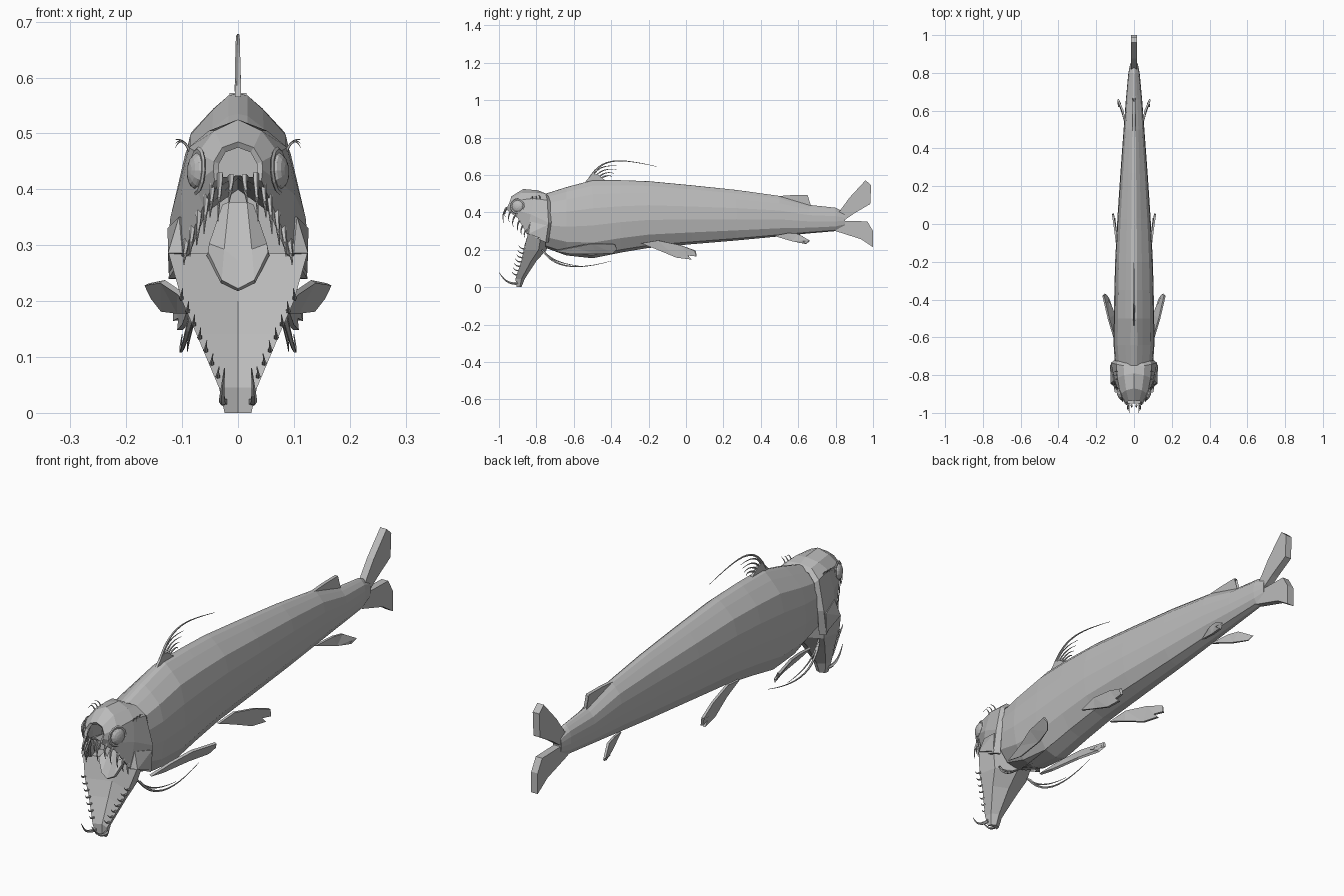
import bpy, bmesh, math
from mathutils import Vector
from mathutils.geometry import interpolate_bezier

cube = bpy.data.objects.get("Cube")
if cube:
    bpy.data.objects.remove(cube)

grey = bpy.data.materials.new("plain_grey")
grey.use_nodes = True
grey.diffuse_color = (0.5, 0.5, 0.5, 1)
grey.node_tree.nodes["Principled BSDF"].inputs["Base Color"].default_value = (0.5, 0.5, 0.5, 1)


def finish(name, bm, mirror=False, thick=0, offset=0):
    bmesh.ops.recalc_face_normals(bm, faces=bm.faces)
    mesh = bpy.data.meshes.new(name)
    bm.to_mesh(mesh)
    bm.free()
    mesh.materials.append(grey)
    ob = bpy.data.objects.new(name, mesh)
    bpy.context.collection.objects.link(ob)
    if mirror:
        ob.modifiers.new("Mirror", 'MIRROR')
    if thick:
        mod = ob.modifiers.new("Solidify", 'SOLIDIFY')
        mod.thickness, mod.offset = thick, offset
    return ob


def skin(name, rings, closed=True, **opts):
    """Bridge matching rings; closed rings are capped."""
    bm = bmesh.new()
    rows = [[bm.verts.new(p) for p in ring] for ring in rings]
    n = len(rows[0])
    for a, b in zip(rows, rows[1:]):
        for i in range(n if closed else n - 1):
            j = (i + 1) % n
            bm.faces.new((a[i], a[j], b[j], b[i]))
    if closed:
        bm.faces.new(rows[0])
        bm.faces.new(rows[-1])
    return finish(name, bm, **opts)


def spike(name, a, b, c, d, r, mirror=True, steps=7, sides=5):
    """Tapered tube along a bezier path."""
    path = interpolate_bezier(Vector(a), Vector(b), Vector(c), Vector(d), steps)
    rings = []
    for i, p in enumerate(path):
        t = path[min(i + 1, steps - 1)] - path[max(i - 1, 0)]
        q = t.to_track_quat('Z', 'Y')
        rad = r * (1 - 0.85 * i / (steps - 1))
        rings.append([p + q @ Vector((rad * math.cos(k * math.tau / sides),
                                      rad * math.sin(k * math.tau / sides), 0))
                      for k in range(sides)])
    return skin(name, rings, mirror=mirror)


def fin(name, pts, thick, mirror=True):
    bm = bmesh.new()
    face = bm.faces.new([bm.verts.new(p) for p in pts])
    bmesh.ops.triangulate(bm, faces=[face])
    return finish(name, bm, mirror=mirror, thick=thick)


def flat_fin(name, pts, thick):
    return fin(name, [(0, y, z) for y, z in pts], thick, mirror=False)


# Body: one cross-section scaled along the length
half = [(0, 1), (.16, .99), (.42, .93), (.8, .82), (.96, .64), (1, .42), (.88, .2), (.5, .04), (0, 0)]
section = half + [(-w, t) for w, t in half[-2:0:-1]]
stations = [(-.75, .5, .21, .1), (-.64, .535, .17, .108), (-.5, .572, .155, .107), (-.35, .572, .185, .104),
            (-.2, .567, .21, .1), (.03, .545, .23, .088), (.27, .52, .25, .072), (.5, .488, .272, .055),
            (.66, .44, .288, .043), (.8, .425, .3, .03), (.85, .4, .32, .02)]
skin("body", [[(w * hw, y, bot + t * (top - bot)) for w, t in section] for y, top, bot, hw in stations])

# Upper head and gill covers: half shell from crown to lip, mirrored
skin("upper_head", [
    [(0, -.935, .485), (.028, -.937, .475), (.043, -.945, .45), (.044, -.953, .435), (.042, -.96, .415)],
    [(0, -.87, .525), (.042, -.88, .505), (.072, -.9, .465), (.078, -.905, .41), (.062, -.9, .37)],
    [(0, -.79, .518), (.052, -.8, .505), (.088, -.815, .475), (.102, -.83, .39), (.098, -.85, .285)],
    [(0, -.755, .503), (.055, -.75, .5), (.094, -.742, .465), (.122, -.735, .345), (.124, -.75, .24)],
    [(0, -.74, .49), (.05, -.735, .485), (.085, -.725, .455), (.104, -.72, .345), (.1, -.735, .24)],
], closed=False, mirror=True, thick=.012, offset=-1)
skin("mouth_roof", [
    [(0, -.95, .425), (.04, -.95, .42)],
    [(0, -.88, .42), (.066, -.89, .385)],
    [(0, -.75, .4), (.095, -.8, .33)],
], closed=False, mirror=True)

# Lower jaw hanging open, with a hollow front
jaw = []
for z, hw, yf, yb in [(0, .024, -.905, -.88), (.045, .034, -.912, -.862), (.14, .074, -.88, -.8),
                      (.2, .1, -.868, -.745), (.285, .124, -.845, -.735)]:
    dip, mid = yf + .3 * (yb - yf), yf + .65 * (yb - yf)
    jaw.append([(hw, yf, z), (0, dip, z), (-hw, yf, z), (-hw * .85, mid, z), (0, yb, z), (hw * .85, mid, z)])
skin("lower_jaw", jaw)
skin("tongue", [
    [(0, -.86, .22), (.03, -.855, .235), (.055, -.84, .285)],
    [(0, -.83, .27), (.025, -.825, .29), (.05, -.8, .3)],
    [(0, -.775, .375), (.015, -.775, .375), (.025, -.765, .37)],
], closed=False, mirror=True, thick=.01)
fin("mouth_corner", [(.098, -.85, .285), (.122, -.84, .285), (.12, -.75, .25), (.122, -.745, .33), (.102, -.83, .35)],
    .008)

# Eyes with rims, turned slightly forward
for side, label in ((1, "left"), (-1, "right")):
    for part in ("eye", "eye_rim"):
        if part == "eye":
            bpy.ops.mesh.primitive_uv_sphere_add(segments=12, ring_count=8, radius=.033)
        else:
            bpy.ops.mesh.primitive_torus_add(major_segments=12, minor_segments=5,
                                             major_radius=.037, minor_radius=.007)
        ob = bpy.context.object
        ob.name = label + "_" + part
        ob.scale = (1, 1, .5)
        ob.rotation_euler = (0, side * math.radians(86), side * math.radians(-18))
        ob.location = (side * .073, -.9, .433)
        ob.data.materials.append(grey)

# Upper teeth along the lip
for i, (x, y, z, size) in enumerate([(.012, -.958, .415, .04), (.032, -.958, .418, .075), (.046, -.935, .4, .05),
                                     (.057, -.91, .38, .06), (.07, -.888, .35, .05), (.082, -.87, .325, .045),
                                     (.093, -.855, .3, .035)]):
    spike("upper_tooth_%d" % i, (x, y, z + .01), (x, y - size * .3, z - size * .3),
          (x + .003, y - size * .35, z - size * .6), (x + .004, y - size * .2, z - size), .006)

# Lower fangs and small jaw teeth
spike("lower_fang", (.026, -.9, .02), (.03, -.95, .015), (.028, -.975, .04), (.024, -1, .08), .008)
for i in range(7):
    t = i / 6
    x, y, z = .036 + .065 * t, -.905 + .037 * t, .065 + .14 * t
    spike("lower_tooth_%d" % i, (x, y + .008, z), (x, y - .01, z), (x, y - .02, z + .005),
          (x - .002, y - .026, z + .018), .005)

# Brow lashes and chin barbels
for i in range(3):
    y = -.82 + .02 * i
    spike("lash_%d" % i, (.085, y, .465), (.095, y, .49), (.105, y, .49), (.112, y - .01, .475 + .007 * i), .003)
spike("outer_barbel", (.08, -.76, .19), (.1, -.7, .1), (.108, -.58, .09), (.1, -.4, .14), .006, steps=12)
spike("inner_barbel", (.075, -.77, .2), (.085, -.72, .14), (.092, -.65, .12), (.09, -.54, .11), .005, steps=12)

# Dorsal lure and its shorter rays
flat_fin("dorsal_base", [(-.54, .565), (-.5, .605), (-.47, .6), (-.43, .57)], .01)
spike("dorsal_lure", (0, -.52, .575), (0, -.45, .7), (0, -.36, .69), (0, -.155, .645), .006, mirror=False, steps=14)
for i in range(4):
    y = -.51 + .015 * i
    spike("dorsal_ray_%d" % i, (0, y, .575), (0, y + .03, .64 - .013 * i), (0, y + .07, .655 - .018 * i),
          (0, -.36 - .012 * i, .648 - .02 * i), .005, mirror=False)

# Paired fins with ragged tips
fin("pectoral_fin", [(.085, -.7, .195), (.105, -.6, .215), (.135, -.5, .235), (.163, -.38, .23), (.143, -.43, .218),
                     (.152, -.37, .207), (.128, -.43, .205), (.135, -.39, .185), (.105, -.48, .18),
                     (.085, -.62, .18)], .01)
fin("pelvic_fin", [(.075, -.24, .235), (.085, -.15, .25), (.1, -.03, .225), (.112, .05, .195), (.106, .01, .185),
                   (.112, .055, .165), (.102, .01, .17), (.104, .03, .148), (.095, -.05, .158),
                   (.08, -.15, .2)], .01)
fin("rear_belly_fin", [(.025, .47, .275), (.05, .55, .29), (.06, .6, .285), (.085, .66, .25), (.08, .62, .25),
                       (.075, .64, .232), (.055, .57, .245)], .01)

# Small rear dorsal fin and forked tail
flat_fin("rear_dorsal_fin", [(.46, .485), (.56, .492), (.65, .493), (.64, .465), (.67, .43), (.55, .44)], .014)
flat_fin("upper_tail_lobe", [(.78, .4), (.82, .405), (.875, .48), (.96, .572), (.99, .545), (.985, .445),
                             (.9, .395), (.835, .35), (.78, .35)], .03)
flat_fin("lower_tail_lobe", [(.78, .37), (.835, .355), (.97, .352), (1, .3), (1, .214), (.935, .257),
                             (.8, .3), (.78, .32)], .03)
